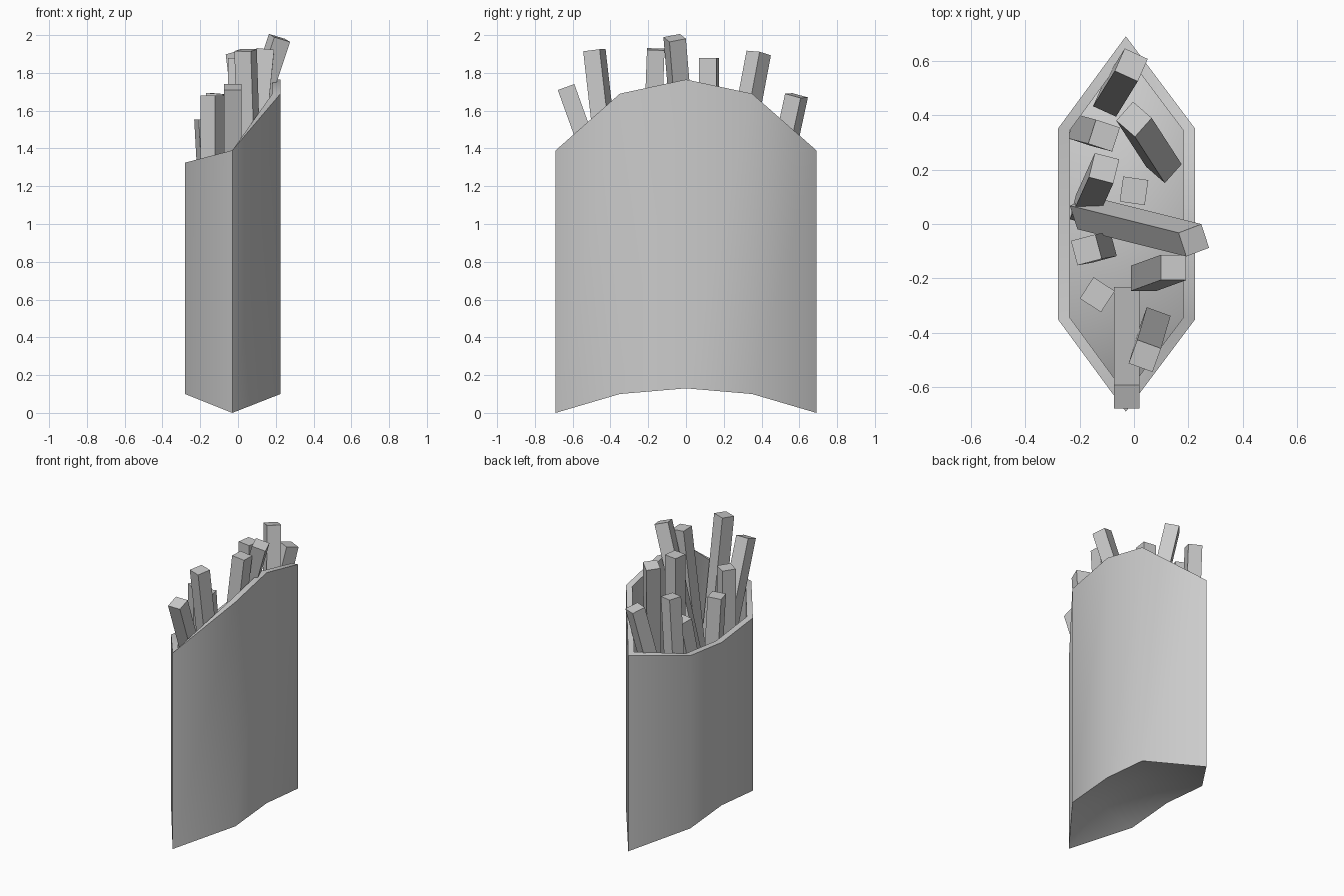
import bpy, bmesh, math
from mathutils import Vector, Matrix

if "Cube" in bpy.data.objects:
    bpy.data.objects.remove(bpy.data.objects["Cube"])


def finish(bm, name):
    bmesh.ops.recalc_face_normals(bm, faces=bm.faces[:])
    me = bpy.data.meshes.new(name)
    bm.to_mesh(me)
    bm.free()
    ob = bpy.data.objects.new(name, me)
    bpy.context.collection.objects.link(ob)
    return ob


# Carton outline: (x, y, bottom z, top z), tall back at +x, low lip at -x
half_outline = [(0.225, 0.35, 0.10, 1.69), (-0.03, 0.69, 0.0, 1.39),
                (-0.28, 0.35, 0.10, 1.325)]
outline = ([(0.225, 0.0, 0.13, 1.765)] + half_outline +
           [(-0.28, 0.0, 0.13, 1.285)] +
           [(x, -y, b, t) for x, y, b, t in reversed(half_outline)])


def inset(x, y):
    # wall thickness of about 0.04
    if abs(y) > 0.6:
        return x, math.copysign(0.625, y)
    return x - math.copysign(0.043, x), y * 0.98


bm = bmesh.new()
outer_low = [bm.verts.new((x, y, b)) for x, y, b, t in outline]
outer_top = [bm.verts.new((x, y, t)) for x, y, b, t in outline]
inner_top = [bm.verts.new((*inset(x, y), t)) for x, y, b, t in outline]
inner_low = [bm.verts.new((*inset(x, y), b + 0.06)) for x, y, b, t in outline]
rings = [outer_low, outer_top, inner_top, inner_low]
for a, b in zip(rings, rings[1:]):
    for i in range(8):
        j = (i + 1) % 8
        bm.faces.new((a[i], a[j], b[j], b[i]))

# Folded floor: a raised crease runs tip to tip (indices 2 and 6)
for ring, lift in ((outer_low, 0.07), (inner_low, 0.06)):
    crease = [bm.verts.new((-0.03, y, ring[0].co.z - d + lift))
              for y, d in ((0.35, 0.03), (0.0, 0.0), (-0.35, 0.03))]
    spine = [ring[2]] + crease + [ring[6]]
    for side in ([2, 1, 0, 7, 6], [2, 3, 4, 5, 6]):
        for k in range(4):
            quad = [ring[side[k]], ring[side[k + 1]], spine[k + 1], spine[k]]
            bm.faces.new(list(dict.fromkeys(quad)))
carton = finish(bm, "carton")
bpy.context.view_layer.objects.active = carton
carton.select_set(True)
bpy.ops.object.shade_smooth_by_angle(angle=math.radians(45))
carton.select_set(False)


def fry(name, top, base_offset, length, twist, size=0.093):
    top = Vector(top)
    base = top + Vector((*base_offset, -length))
    z = (top - base).normalized()
    r = math.radians(twist)
    x = Vector((math.cos(r), math.sin(r), 0))
    x = (x - z * x.dot(z)).normalized()
    y = z.cross(x)
    rot = Matrix((x, y, z)).transposed().to_4x4()
    bm = bmesh.new()
    bmesh.ops.create_cube(bm, size=1)
    scale = Matrix.Diagonal((size, size, (top - base).length, 1))
    bm.transform(Matrix.Translation((top + base) / 2) @ rot @ scale)
    finish(bm, name)


# Fries: top centre, lean of the base, height, twist
fries = [
    ((0.22, -0.06, 1.985), (-0.40, 0.10), 1.20, 18),
    ((-0.01, 0.585, 1.68), (-0.08, -0.13), 0.60, -24),
    ((0.00, 0.385, 1.905), (0.11, -0.17), 0.90, 49),
    ((-0.11, 0.325, 1.69), (-0.075, 0.02), 1.00, -18),
    ((-0.11, 0.205, 1.48), (-0.07, -0.155), 0.90, -14),
    ((-0.175, -0.095, 1.555), (0.055, 0.01), 1.00, 15),
    ((0.00, 0.122, 1.88), (0.0, 0.0), 1.10, -8),
    ((-0.135, -0.26, 1.68), (0.0, 0.0), 1.00, -33),
    ((0.145, -0.16, 1.925), (-0.11, -0.04), 1.10, 0),
    ((0.04, -0.485, 1.92), (0.035, 0.12), 1.05, -20),
    ((-0.027, -0.635, 1.725), (0.0, 0.36), 1.00, 0),
]
for n, f in enumerate(fries, 1):
    fry(f"fry_{n}", *f)
